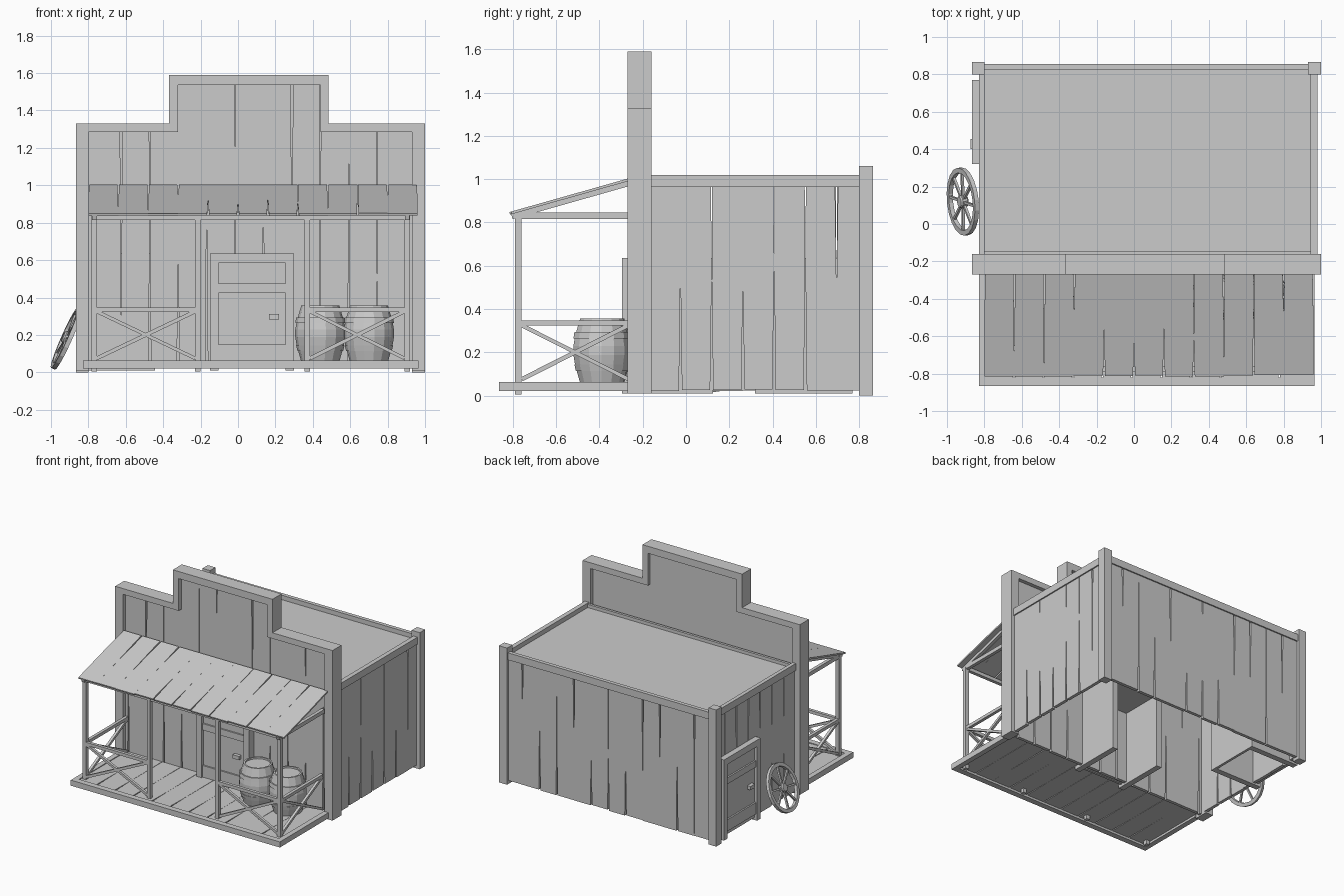
import bpy, bmesh, random
from math import cos, sin, pi, radians
from mathutils import Vector, Matrix

if "Cube" in bpy.data.objects:
    bpy.data.objects.remove(bpy.data.objects["Cube"])

random.seed(7)


def finish(name, bm):
    bmesh.ops.recalc_face_normals(bm, faces=bm.faces)
    me = bpy.data.meshes.new(name)
    bm.to_mesh(me)
    bm.free()
    ob = bpy.data.objects.new(name, me)
    bpy.context.collection.objects.link(ob)
    return ob


def box(bm, x0, x1, y0, y1, z0, z1):
    m = Matrix.Translation(((x0 + x1) / 2, (y0 + y1) / 2, (z0 + z1) / 2)) @ Matrix.Diagonal((x1 - x0, y1 - y0, z1 - z0, 1))
    bmesh.ops.create_cube(bm, size=1, matrix=m)


def beam(bm, p, q, w, t):
    p, q = Vector(p), Vector(q)
    d = q - p
    m = Matrix.Translation((p + q) / 2) @ d.to_track_quat('Z', 'Y').to_matrix().to_4x4() @ Matrix.Diagonal((w, t, d.length, 1))
    bmesh.ops.create_cube(bm, size=1, matrix=m)


def basis(o, u, v, n):
    m = Matrix((u, v, n)).transposed().to_4x4()
    m.translation = o
    return m


def prism(bm, pts, t, m):
    a = [bm.verts.new(m @ Vector((x, y, 0))) for x, y in pts]
    b = [bm.verts.new(m @ Vector((x, y, t))) for x, y in pts]
    bm.faces.new(a)
    bm.faces.new(b)
    for i in range(len(pts)):
        j = (i + 1) % len(pts)
        bm.faces.new((a[i], a[j], b[j], b[i]))


def planks(bm, edges, bottom, top, t, m, gap=0.007, wobble=0.008):
    """Row of boards; each joint opens as a tapered crack at one end."""
    cracks = [random.choice(((gap, 0), (0, gap), (gap, gap * .4))) for _ in edges]
    mids = [random.uniform(.35, .65) for _ in edges]
    for i in range(len(edges) - 1):
        l, r = edges[i], edges[i + 1]
        hi = top((l + r) / 2) if callable(top) else top
        lo = bottom + random.uniform(0, wobble)
        (lb, lt), (rb, rt) = cracks[i], cracks[i + 1]
        ml, mr = [lo + (hi - lo) * mids[k] for k in (i, i + 1)]
        prism(bm, [(l + lb, lo), (r - rb, lo), (r - .0004, mr), (r - rt, hi), (l + lt, hi), (l + .0004, ml)], t, m)


def lathe(bm, prof, n, closed=False, c=(0, 0, 0)):
    rings = [[bm.verts.new((c[0] + r * cos(2 * pi * k / n), c[1] + r * sin(2 * pi * k / n), c[2] + z)) for k in range(n)] for r, z in prof]
    for i in range(len(rings) if closed else len(rings) - 1):
        a, b = rings[i], rings[(i + 1) % len(rings)]
        for k in range(n):
            j = (k + 1) % n
            bm.faces.new((a[k], a[j], b[j], b[k]))
    if not closed:
        bm.faces.new(rings[0])
        bm.faces.new(rings[-1])


def spread(a, b, n):
    return [a + (b - a) * i / n for i in range(n + 1)]


X, Y, Z = Vector((1, 0, 0)), Vector((0, 1, 0)), Vector((0, 0, 1))

# Stepped false front: frame, boards, backing
outer = [(-.865, .01), (-.865, 1.33), (-.37, 1.33), (-.37, 1.59), (.485, 1.59), (.485, 1.33), (1, 1.33), (1, .01)]
inner = [(.93, .01), (.93, 1.285), (.44, 1.285), (.44, 1.535), (-.32, 1.535), (-.32, 1.285), (-.80, 1.285), (-.80, .01)]
bm = bmesh.new()
prism(bm, outer + inner, .11, basis((0, -.27, 0), X, Z, Y))
finish("false_front_frame", bm)
bm = bmesh.new()
joints = [min(max(-.32 + k * .152, -.84), .97) for k in range(-4, 10)]
planks(bm, joints, .02, lambda u: 1.56 if -.32 < u < .44 else 1.31, .025, basis((0, -.235, 0), X, Z, Y))
finish("false_front_boards", bm)
bm = bmesh.new()
box(bm, -.84, .97, -.209, -.19, .93, 1.31)
box(bm, -.345, .46, -.209, -.19, 1.31, 1.56)
finish("false_front_backing", bm)

# Side and back walls
for name, x in (("left_wall", -.82), ("right_wall", .945)):
    bm = bmesh.new()
    planks(bm, spread(-.17, .84, 7), .02, .985, .025, basis((x, 0, 0), Y, Z, X))
    finish(name, bm)
bm = bmesh.new()
planks(bm, spread(-.81, .96, 12), .02, .985, .025, basis((0, .82, 0), X, Z, Y))
finish("back_wall", bm)

# Flat roof, edge trim, corner posts
bm = bmesh.new()
box(bm, -.81, .96, -.2, .84, .965, .985)
finish("flat_roof", bm)
bm = bmesh.new()
box(bm, -.83, -.80, -.165, .82, .965, 1.02)
box(bm, .945, .98, -.165, .82, .965, 1.02)
box(bm, -.82, .96, .825, .855, .965, 1.02)
box(bm, -.80, .945, -.165, -.145, .965, 1.01)
finish("roof_trim", bm)
for name, x0, x1 in (("back_left_post", -.865, -.80), ("back_right_post", .93, 1.0)):
    bm = bmesh.new()
    box(bm, x0, x1, .80, .865, 0, 1.06)
    finish(name, bm)

# Porch deck
bm = bmesh.new()
planks(bm, spread(-.80, .935, 11), -.835, -.235, .02, basis((0, 0, .037), X, Y, Z), gap=.005, wobble=0)
finish("porch_boards", bm)
bm = bmesh.new()
box(bm, -.83, .965, -.865, -.82, .02, .063)
box(bm, -.83, -.79, -.82, -.27, .02, .063)
box(bm, .925, .965, -.82, -.27, .02, .063)
finish("porch_rim", bm)

# Porch posts and beams
bm = bmesh.new()
for x in (-.768, -.215, .37, .905):
    box(bm, x - .015, x + .015, -.79, -.76, .005, .83)
finish("porch_posts", bm)
bm = bmesh.new()
box(bm, -.783, .92, -.788, -.762, .815, .842)
for x in (-.768, .905):
    box(bm, x - .013, x + .013, -.762, -.25, .815, .845)
    beam(bm, (x, -.805, .828), (x, -.255, .984), .026, .026)
finish("porch_beams", bm)

# Porch roof boards
slope = Vector((0, .555, .157))
bm = bmesh.new()
planks(bm, spread(-.80, .96, 11), 0, slope.length, .012, basis((0, -.815, .836), X, slope.normalized(), X.cross(slope.normalized())), gap=.005, wobble=.012)
finish("porch_roof", bm)

# Crossed railings, two at the front and one at each end
bm = bmesh.new()
for a, b in (((-.755, -.775), (-.23, -.775)), ((.385, -.775), (.89, -.775)),
             ((-.768, -.76), (-.768, -.265)), ((.905, -.76), (.905, -.265))):
    beam(bm, (*a, .335), (*b, .335), .024, .024)
    beam(bm, (*a, .075), (*b, .325), .02, .02)
    beam(bm, (*a, .325), (*b, .075), .02, .018)
finish("porch_railings", bm)


# Doors with deep frames
def door(name, m, back):
    bm = bmesh.new()
    box(bm, -.225, -.18, 0, .42, .01, .635)
    box(bm, .18, .225, 0, .42, .01, .635)
    box(bm, -.18, .18, 0, .42, .585, .635)
    if back:
        box(bm, -.18, .18, .40, .42, .01, .585)
    bm.transform(m)
    finish(name + "_frame", bm)
    bm = bmesh.new()
    box(bm, -.18, .18, .02, .04, .03, .585)
    box(bm, -.18, .18, .008, .02, .425, .475)
    box(bm, -.18, .18, .008, .02, .06, .15)
    bm.transform(m)
    finish(name, bm)
    bm = bmesh.new()
    box(bm, .09, .145, -.008, .02, .283, .312)
    bm.transform(m)
    finish(name + "_handle", bm)


door("front_door", Matrix.Translation((.075, -.295, 0)), False)
door("side_door", Matrix.Translation((-.865, .545, 0)) @ Matrix.Rotation(-pi / 2, 4, 'Z'), True)

# Barrels with hoops
for i, (x, y) in enumerate(((.44, -.385), (.70, -.39))):
    bm = bmesh.new()
    lathe(bm, [(.09, .01), (.09, 0), (.102, 0), (.125, .08), (.134, .13), (.134, .17), (.125, .22), (.102, .298), (.09, .298), (.09, .285)], 14, c=(x, y, .058))
    for z, r0, r1 in ((.055, .122, .129), (.205, .134, .129)):
        lathe(bm, [(r0 - .012, z), (r0, z), (r1, z + .03), (r1 - .012, z + .03)], 14, True, (x, y, .058))
    finish("barrel_%d" % (i + 1), bm)

# Wagon wheel leaning on the left wall
bm = bmesh.new()
lathe(bm, [(.155, -.012), (.182, -.012), (.182, .012), (.155, .012)], 20, True)
lathe(bm, [(.028, -.022), (.034, -.014), (.034, .014), (.028, .022)], 10)
for k in range(8):
    d = Vector((cos(k * pi / 4 + .2), sin(k * pi / 4 + .2), 0))
    beam(bm, d * .025, d * .16, .014, .014)
bm.transform(Matrix.Translation((-.915, .12, .185)) @ Matrix.Rotation(radians(6), 4, 'Z') @ Matrix.Rotation(radians(24), 4, 'Y') @ Matrix.Rotation(pi / 2, 4, 'Y'))
finish("wagon_wheel", bm)
